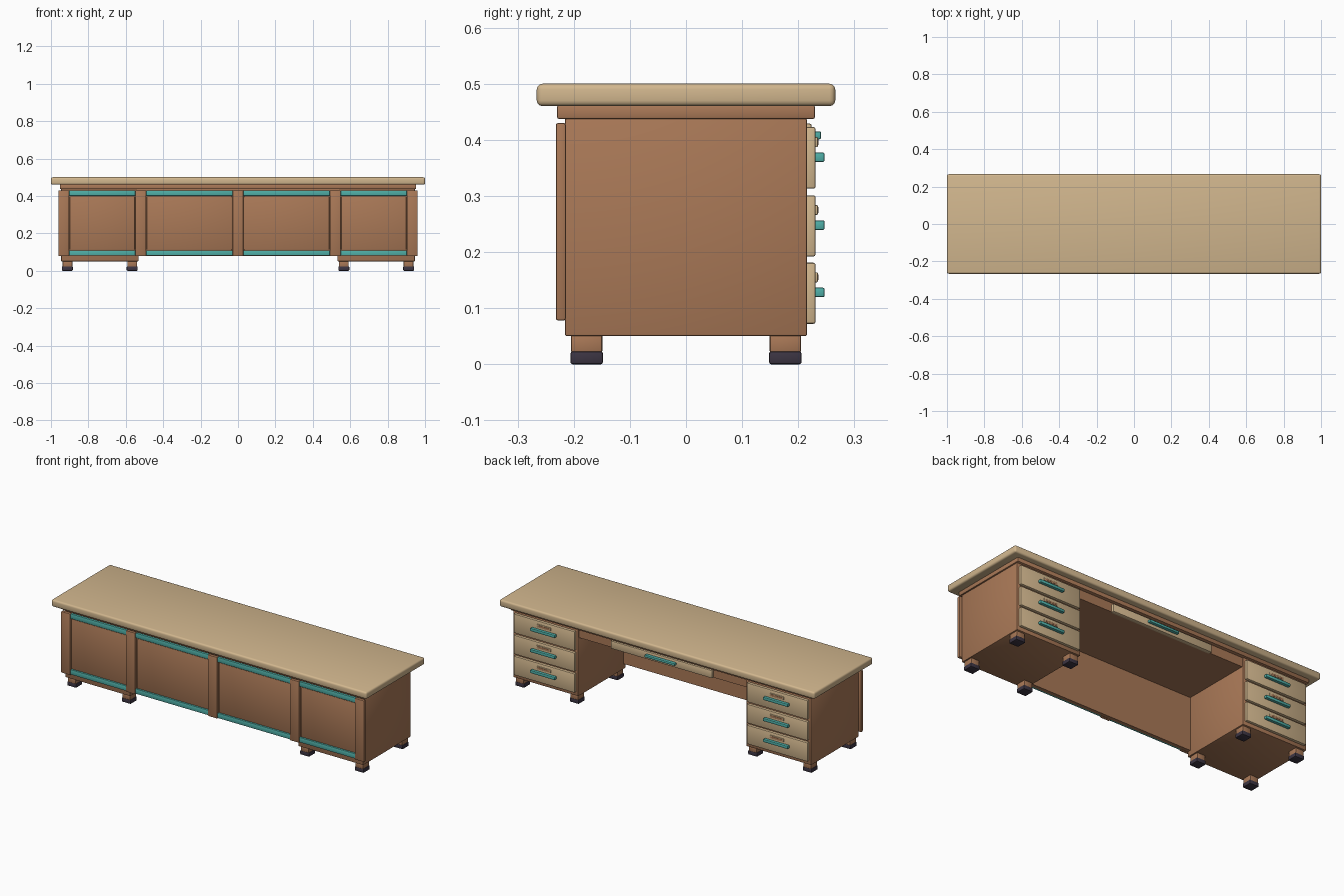
import bpy
import math

cube = bpy.data.objects.get("Cube")
if cube:
    bpy.data.objects.remove(cube, do_unlink=True)


def material(name, rgb):
    m = bpy.data.materials.new(name)
    m.use_nodes = True
    m.diffuse_color = (*rgb, 1)
    m.node_tree.nodes["Principled BSDF"].inputs["Base Color"].default_value = (*rgb, 1)
    return m


TAN = material("pale wood", (0.64, 0.47, 0.27))
BROWN = material("brown wood", (0.40, 0.19, 0.095))
TEAL = material("teal trim", (0.08, 0.43, 0.39))
DARK = material("dark rubber", (0.045, 0.035, 0.055))


def box(name, xs, ys, zs, mat, bevel=0.004, segments=2):
    """Rounded box spanning the given x, y and z ranges."""
    spans = (xs, ys, zs)
    bpy.ops.mesh.primitive_cube_add(size=1, location=[sum(s) / 2 for s in spans])
    ob = bpy.context.object
    ob.name = name
    ob.scale = [s[1] - s[0] for s in spans]
    bpy.ops.object.transform_apply(location=False, rotation=False, scale=True)
    ob.data.materials.append(mat)
    if bevel:
        mod = ob.modifiers.new("rounded edges", 'BEVEL')
        mod.width = bevel
        mod.segments = segments
        bpy.ops.object.modifier_apply(modifier=mod.name)
        bpy.ops.object.shade_smooth_by_angle(angle=math.radians(35))
    return ob


def around(c, half):
    return (c - half, c + half)


# Worktop and the rail beneath it
box("worktop", (-1, 1), (-0.266, 0.266), (0.46, 0.5), TAN, 0.01, 3)
box("under_top_rail", (-0.953, 0.953), (-0.23, 0.23), (0.437, 0.462), BROWN)

# Pedestals with drawers and feet, one at each end
PED = 0.739
for side, s in (("left", 1), ("right", -1)):
    cx = s * PED
    box(f"{side}_pedestal", around(cx, 0.207), (-0.216, 0.216), (0.05, 0.438), BROWN)
    for i, (z0, z1) in enumerate(((0.072, 0.181), (0.192, 0.301), (0.313, 0.423)), 1):
        zh = z0 + 0.056
        box(f"{side}_drawer_{i}", around(cx, 0.193), (0.21, 0.231), (z0, z1), TAN)
        box(f"{side}_handle_{i}", around(cx, 0.078), (0.228, 0.247),
            around(zh, 0.0085), TEAL, 0.003)
        box(f"{side}_label_holder_{i}", around(cx, 0.045), (0.228, 0.235),
            around(zh + 0.027, 0.009), TAN, 0.002)
        box(f"{side}_label_{i}", around(cx, 0.038), (0.234, 0.2362),
            around(zh + 0.027, 0.005), BROWN, 0)
    for x in (cx - 0.173, cx + 0.173):
        for y in (-0.177, 0.177):
            box(f"{side}_foot_block", around(x, 0.026), around(y, 0.028),
                (0.02, 0.054), BROWN)
            box(f"{side}_foot_pad", around(x, 0.029), around(y, 0.029),
                (0, 0.023), DARK)

# Kneehole: modesty panel, drawer housing and centre drawer
box("modesty_panel", (-0.54, 0.54), (-0.216, -0.195), (0.08, 0.438), BROWN, 0)
box("drawer_housing", (-0.54, 0.54), (-0.2, 0.21), (0.385, 0.438), BROWN, 0)
box("centre_drawer", around(0, 0.322), (0.2, 0.224), (0.384, 0.429), TAN)
box("centre_handle", around(0, 0.095), (0.22, 0.241), around(0.408, 0.007), TEAL, 0.003)

# Front posts with panels and teal strips between them
posts = (-0.932, -0.52, 0, 0.52, 0.932)
for x in posts:
    box("front_post", around(x, 0.029), (-0.232, -0.214), (0.078, 0.43), BROWN)
for a, b in zip(posts, posts[1:]):
    span = (a + 0.029, b - 0.029)
    box("front_panel", (a + 0.032, b - 0.032), (-0.222, -0.21), (0.11, 0.398), BROWN)
    for name, z in (("lower_strip", 0.095), ("upper_strip", 0.415)):
        box(name, span, (-0.228, -0.21), around(z, 0.0145), TEAL, 0.003)
